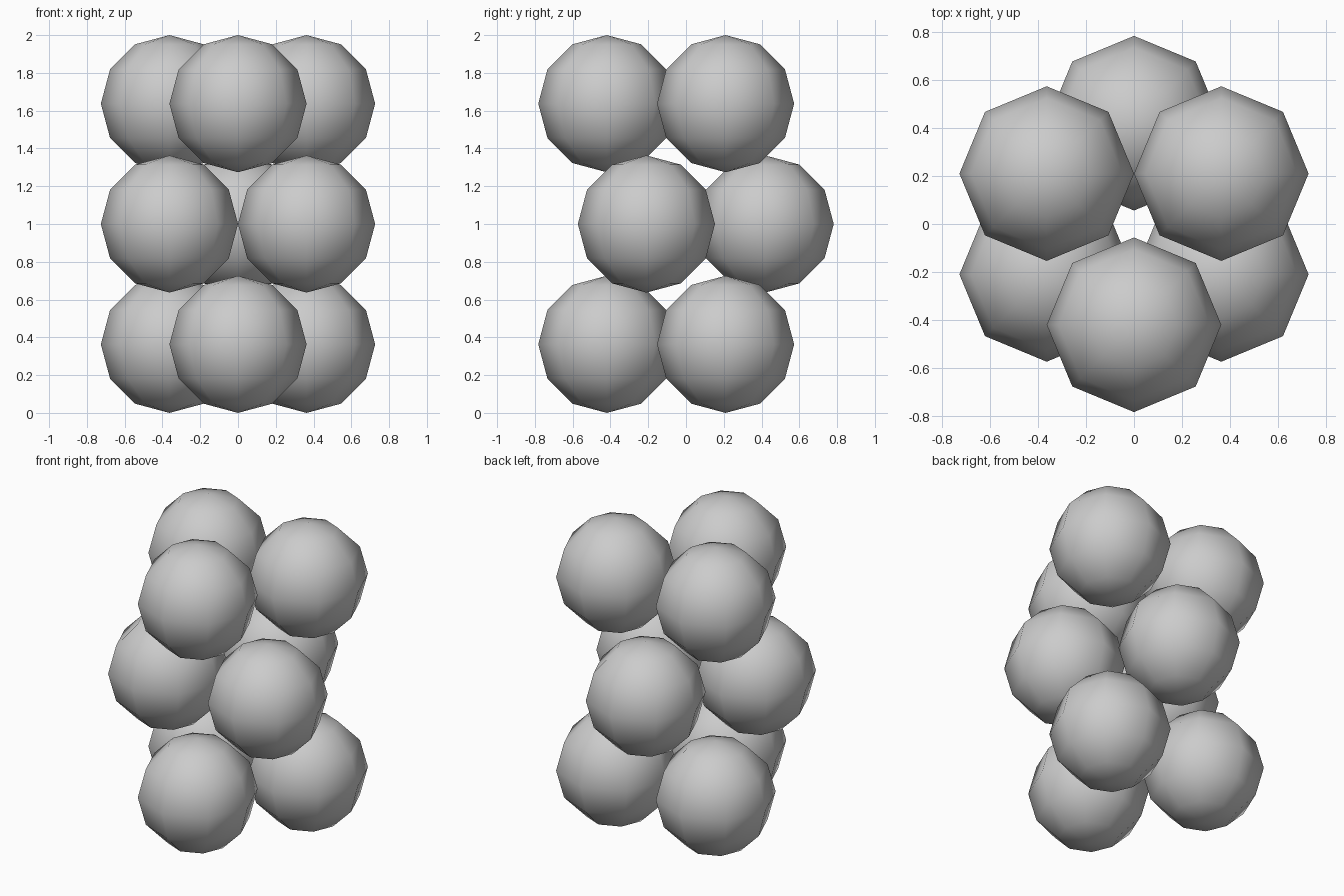
import bpy
import math

# Remove the default cube
cube = bpy.data.objects.get("Cube")
if cube:
    bpy.data.objects.remove(cube, do_unlink=True)

RADIUS = 0.363
LAYER_STEP = 1 - RADIUS
RING = 2 * RADIUS / math.sqrt(3)   # distance from the axis to each ball centre

# Single grey material
grey = bpy.data.materials.new("Grey")
grey.use_nodes = True
colour = (0.6, 0.6, 0.6, 1)
grey.diffuse_color = colour
grey.node_tree.nodes["Principled BSDF"].inputs["Base Color"].default_value = colour


def add_ball(name, location):
    """Low-poly ball with smooth shading."""
    bpy.ops.mesh.primitive_uv_sphere_add(
        segments=8, ring_count=6, radius=RADIUS, location=location)
    ball = bpy.context.object
    ball.name = name
    ball.data.materials.append(grey)
    bpy.ops.object.shade_smooth()
    return ball


# Three layers of three touching balls; the middle layer points the other way
layers = (("bottom", -90), ("middle", 90), ("top", -90))
for level, (layer, start) in enumerate(layers):
    for i in range(3):
        angle = math.radians(start + 120 * i)
        add_ball(f"{layer}_ball_{i + 1}",
                 (RING * math.cos(angle), RING * math.sin(angle),
                  RADIUS + level * LAYER_STEP))
